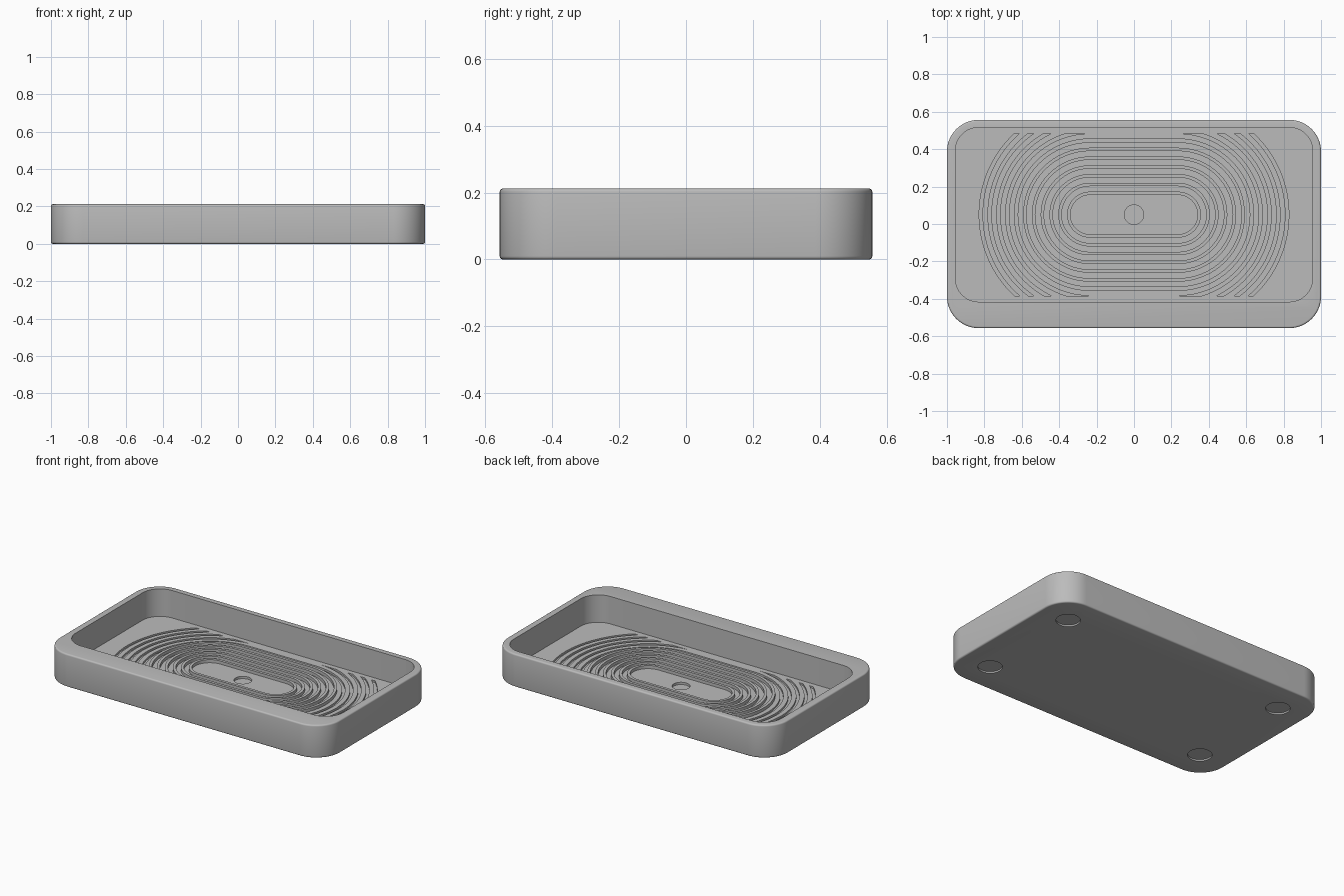
import bpy, bmesh
from math import pi, sin, cos, asin, radians

if "Cube" in bpy.data.objects:
    bpy.data.objects.remove(bpy.data.objects["Cube"])

GREY = (0.5, 0.5, 0.5, 1)
grey = bpy.data.materials.new("plain grey")
grey.use_nodes = True
grey.diffuse_color = GREY
grey.node_tree.nodes["Principled BSDF"].inputs["Base Color"].default_value = GREY

FLOOR = 0.035      # height of the tray floor
CY = 0.05          # centre of the cavity in y


def arc(cx, cy, r, a0, a1, n):
    return [(cx + r * cos(a0 + (a1 - a0) * i / n), cy + r * sin(a0 + (a1 - a0) * i / n))
            for i in range(n + 1)]


def rounded_rect(hx, hy, r, cy=0.0, n=16):
    pts = []
    for q, (sx, sy) in enumerate([(1, 1), (-1, 1), (-1, -1), (1, -1)]):
        pts += arc(sx * (hx - r), cy + sy * (hy - r), r, q * pi / 2, (q + 1) * pi / 2, n)
    return pts


def stadium(r, half=0.235):
    return arc(half, CY, r, -pi / 2, pi / 2, 32) + arc(-half, CY, r, pi / 2, 3 * pi / 2, 32)


def loft(bm, layers):
    """Skin a stack of (outline, z) layers and cap both ends."""
    rings = [[bm.verts.new((x, y, z)) for x, y in pts] for pts, z in layers]
    n = len(rings[0])
    for a, b in zip(rings, rings[1:]):
        for i in range(n):
            j = (i + 1) % n
            bm.faces.new((a[i], a[j], b[j], b[i]))
    bm.faces.new(rings[0][::-1])
    bm.faces.new(rings[-1])


def tube(bm, outer, inner, z0, z1):
    """Closed band between two matching outlines."""
    rings = [[bm.verts.new((x, y, z)) for x, y in pts]
             for pts, z in ((outer, z0), (outer, z1), (inner, z1), (inner, z0))]
    n = len(outer)
    for k in range(4):
        a, b = rings[k], rings[(k + 1) % 4]
        for i in range(n):
            j = (i + 1) % n
            bm.faces.new((a[i], a[j], b[j], b[i]))


def finish(name, bm, cutter=False):
    bmesh.ops.recalc_face_normals(bm, faces=bm.faces)
    mesh = bpy.data.meshes.new(name)
    bm.to_mesh(mesh)
    bm.free()
    mesh.materials.append(grey)
    ob = bpy.data.objects.new(name, mesh)
    bpy.context.collection.objects.link(ob)
    if cutter:
        ob.hide_render = True
    return ob


# Tray body with softly rounded top and bottom edges
H, F = 0.212, 0.01
layers = []
for base, sign, steps in ((F, -1, range(4, -1, -1)), (H - F, 1, range(5))):
    for s in steps:
        t = s / 4 * pi / 2
        d = F * (1 - cos(t))
        layers.append((rounded_rect(1 - d, 0.557 - d, 0.17 - d), base + sign * F * sin(t)))
bm = bmesh.new()
loft(bm, layers)
tray = finish("tray", bm)

# Main cavity
bm = bmesh.new()
cavity = rounded_rect(0.955, 0.466, 0.125, CY)
loft(bm, [(cavity, FLOOR), (cavity, H + 0.1)])
cavity_cutter = finish("cavity_cutter", bm, True)

# Concentric floor grooves, the outer ones trimmed at the front and back
PITCH, WIDTH, TRIM, DEPTH = 0.047, 0.018, 0.434, 0.012
bm = bmesh.new()
for k in range(11):
    r0 = 0.105 + PITCH * k
    r1 = r0 + WIDTH
    z0, z1 = FLOOR - DEPTH, FLOOR + 0.02
    if r0 < TRIM - 0.01:
        tube(bm, stadium(r1), stadium(r0), z0, z1)
        continue
    a0, a1 = asin(min(1, TRIM / r0)), asin(TRIM / r1)
    for side in (1, -1):
        band = arc(0.235, CY, r1, -a1, a1, 32) + arc(0.235, CY, r0, a0, -a0, 32)
        band = [(side * x, y) for x, y in band]
        loft(bm, [(band, z0), (band, z1)])
groove_cutter = finish("groove_cutter", bm, True)

# Round centre recess in the floor and four foot recesses underneath
bm = bmesh.new()
spots = [(0, CY, 0.052, FLOOR - 0.015, FLOOR + 0.02)]
spots += [(sx * 0.8, sy * 0.355, 0.072, -0.02, 0.01) for sx in (1, -1) for sy in (1, -1)]
for x, y, r, z0, z1 in spots:
    disc = arc(x, y, r, 0, 2 * pi * 47 / 48, 47)
    loft(bm, [(disc, z0), (disc, z1)])
recess_cutter = finish("recess_cutter", bm, True)

# Cut everything out and keep only the finished tray
bpy.context.view_layer.objects.active = tray
tray.select_set(True)
cutters = (cavity_cutter, groove_cutter, recess_cutter)
for c in cutters:
    mod = tray.modifiers.new(c.name, "BOOLEAN")
    mod.operation, mod.solver, mod.object = "DIFFERENCE", "EXACT", c
    bpy.ops.object.modifier_apply(modifier=mod.name)
for c in cutters:
    bpy.data.objects.remove(c)

bpy.ops.object.shade_smooth_by_angle(angle=radians(30))
